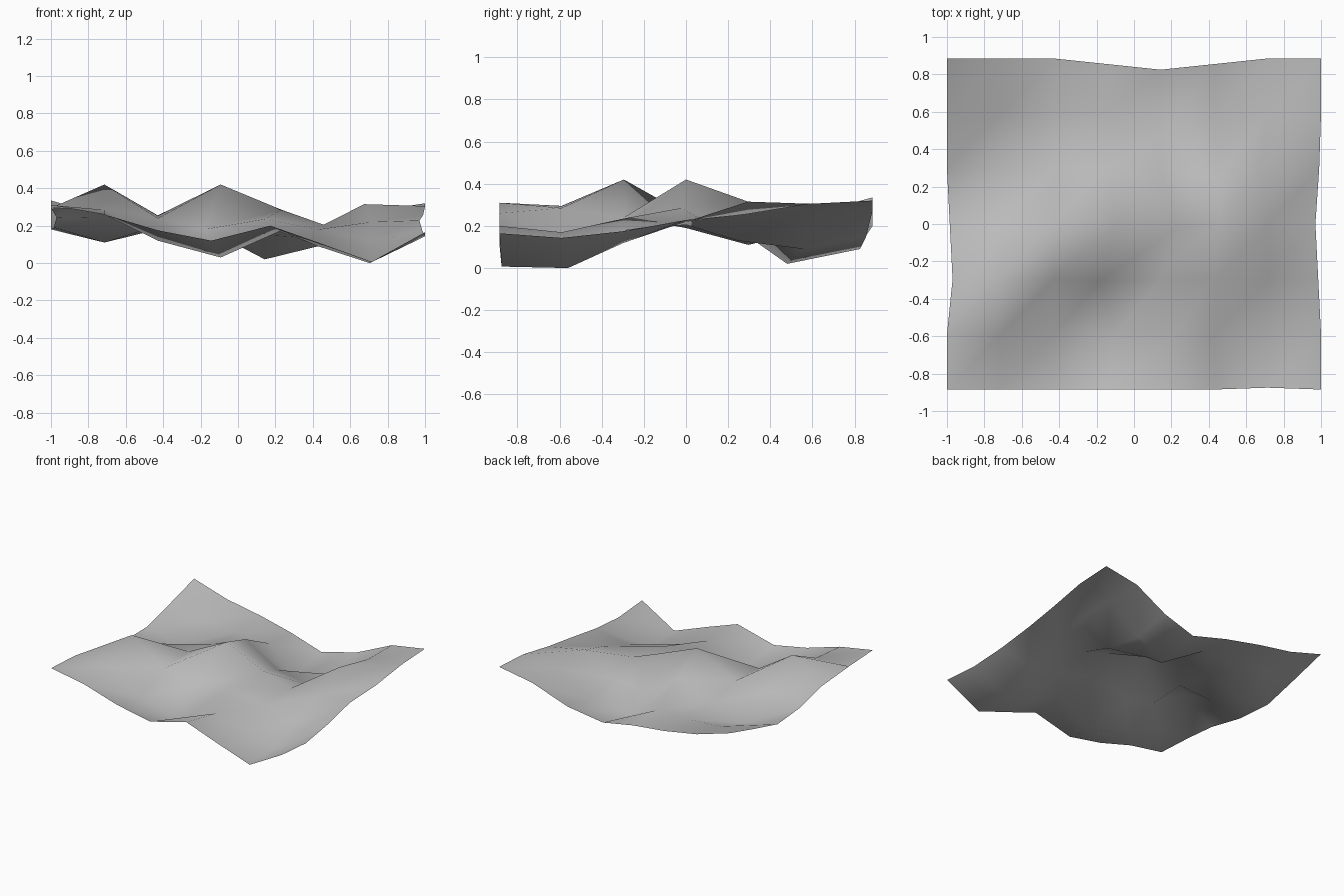
import bpy
import bmesh

# Remove the default object
cube = bpy.data.objects.get("Cube")
if cube:
    bpy.data.objects.remove(cube, do_unlink=True)

# Ground heights in hundredths, one row per step from front to back
HEIGHTS = [
    [31, 26, 17.5, 12, 20, 11, 0.7, 16.5],
    [29.5, 28.5, 12, 3, 17, 9, 0, 14.3],
    [24.5, 42, 24, 18, 23.5, 18, 12, 17.5],
    [19, 24, 25.5, 42, 28.5, 20.5, 22, 22.8],
    [18, 11, 20, 31.5, 15, 13, 31.5, 25.7],
    [25.5, 20, 18, 17, 2, 9, 27.5, 30.5],
    [33.5, 25, 20, 15.5, 9, 15, 27.2, 32],
]

# Sideways shifts (column, row): (x, y), for the irregular grid points
SHIFTS = {
    (4, 0): (0.03, 0), (6, 0): (0, 0.01),
    (3, 1): (0.05, 0), (4, 1): (0.08, 0), (6, 1): (-0.01, 0.03),
    (0, 2): (0.03, 0), (3, 2): (-0.04, -0.01), (7, 2): (-0.015, 0),
    (0, 3): (0.015, 0), (3, 3): (0.05, 0), (4, 3): (0.09, -0.02),
    (5, 3): (0.03, 0), (7, 3): (-0.03, 0), (7, 4): (-0.01, 0),
    (5, 4): (0.02, -0.05), (6, 4): (-0.04, 0), (4, 5): (0, -0.11),
    (5, 5): (0, -0.03), (3, 6): (0, -0.03), (4, 6): (0, -0.06),
    (5, 6): (0, -0.03),
}
HALF_WIDTH, HALF_DEPTH = 1.0, 0.885


def make_material(name, color):
    mat = bpy.data.materials.new(name)
    mat.use_nodes = True
    mat.diffuse_color = color
    mat.node_tree.nodes["Principled BSDF"].inputs["Base Color"].default_value = color
    return mat


def build_terrain():
    bm = bmesh.new()
    rows, cols = len(HEIGHTS), len(HEIGHTS[0])
    grid = []
    for r, heights in enumerate(HEIGHTS):
        line = []
        for c, height in enumerate(heights):
            dx, dy = SHIFTS.get((c, r), (0, 0))
            x = HALF_WIDTH * (2 * c / (cols - 1) - 1) + dx
            y = HALF_DEPTH * (2 * r / (rows - 1) - 1) + dy
            line.append(bm.verts.new((x, y, height / 100)))
        grid.append(line)

    # Two triangles per cell, split along the same diagonal
    for near, far in zip(grid, grid[1:]):
        for c in range(cols - 1):
            bm.faces.new((near[c], near[c + 1], far[c + 1]))
            bm.faces.new((near[c], far[c + 1], far[c]))

    for face in bm.faces:
        face.smooth = True
    mesh = bpy.data.meshes.new("terrain_sheet")
    bm.to_mesh(mesh)
    bm.free()
    return mesh


# Rolling sheet of ground
mesh = build_terrain()
mesh.materials.append(make_material("plain_grey", (0.5, 0.5, 0.5, 1.0)))
terrain = bpy.data.objects.new("terrain_sheet", mesh)
bpy.context.collection.objects.link(terrain)
